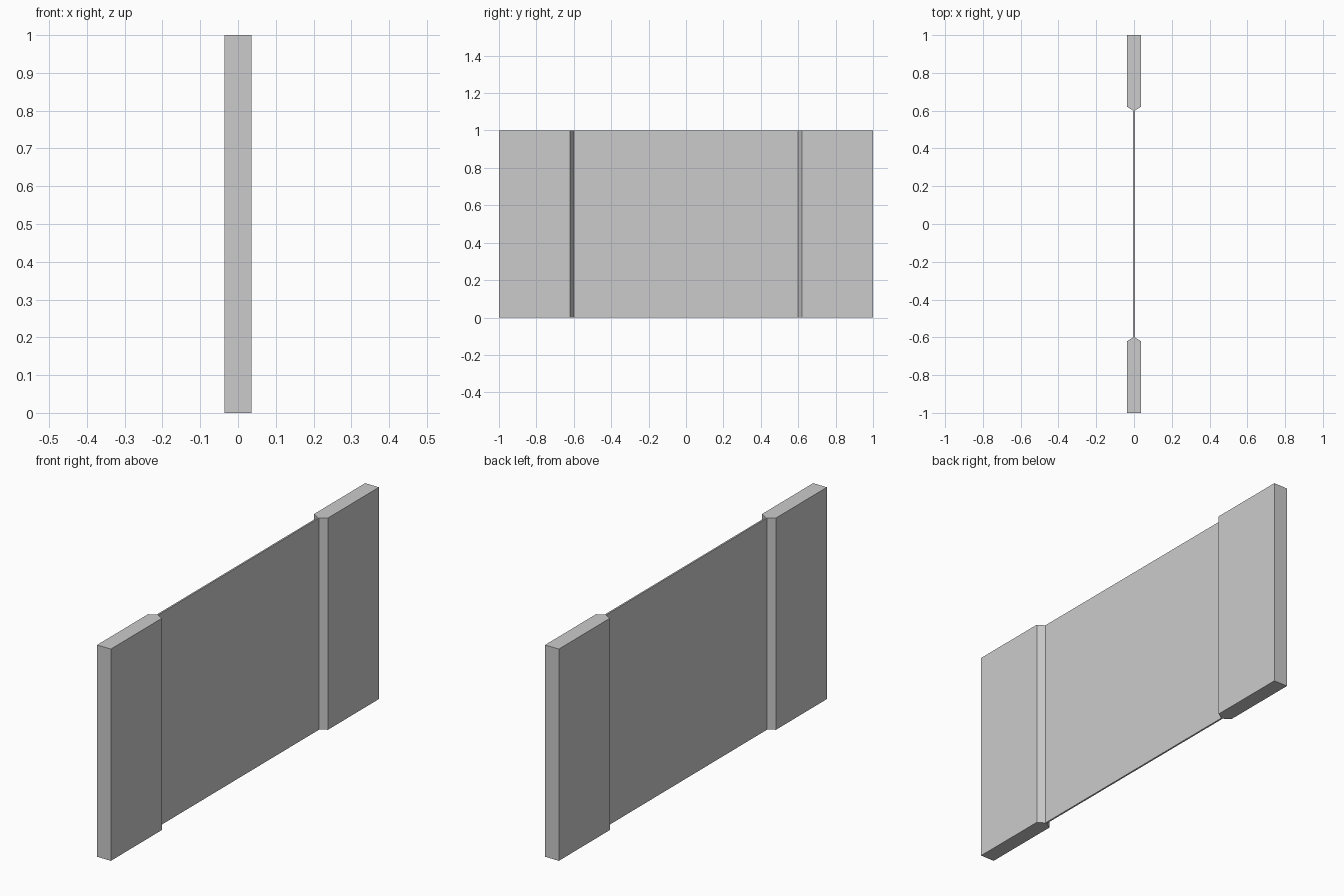
import bpy, bmesh

cube = bpy.data.objects.get("Cube")
if cube:
    bpy.data.objects.remove(cube, do_unlink=True)

HEIGHT = 1.0
HALF_POST = 0.036   # half thickness of the end posts
HALF_PANEL = 0.004  # half thickness of the thin panel
TIP, SHOULDER, END = 0.6, 0.62, 1.0

grey = bpy.data.materials.new("plain grey")
grey.use_nodes = True
colour = (0.6, 0.6, 0.6, 1)
grey.diffuse_color = colour
grey.node_tree.nodes["Principled BSDF"].inputs["Base Color"].default_value = colour


def extrude_profile(name, outline):
    """Extrude a floor outline straight up to the wall height."""
    bm = bmesh.new()
    base = bm.faces.new([bm.verts.new((x, y, 0)) for x, y in outline])
    top = bmesh.ops.extrude_face_region(bm, geom=[base])["geom"]
    verts = [v for v in top if isinstance(v, bmesh.types.BMVert)]
    bmesh.ops.translate(bm, verts=verts, vec=(0, 0, HEIGHT))
    bmesh.ops.recalc_face_normals(bm, faces=bm.faces)
    mesh = bpy.data.meshes.new(name)
    bm.to_mesh(mesh)
    bm.free()
    mesh.materials.append(grey)
    obj = bpy.data.objects.new(name, mesh)
    bpy.context.collection.objects.link(obj)


# Thin centre panel
p = HALF_PANEL
extrude_profile("centre_panel", [(-p, -TIP), (p, -TIP), (p, TIP), (-p, TIP)])

# Thick end posts, tapering to the panel
half = [(HALF_PANEL, TIP), (HALF_POST, SHOULDER), (HALF_POST, END)]
outline = half + [(-x, y) for x, y in reversed(half)]
for name, side in (("front_post", -1), ("back_post", 1)):
    extrude_profile(name, [(x, y * side) for x, y in outline])
